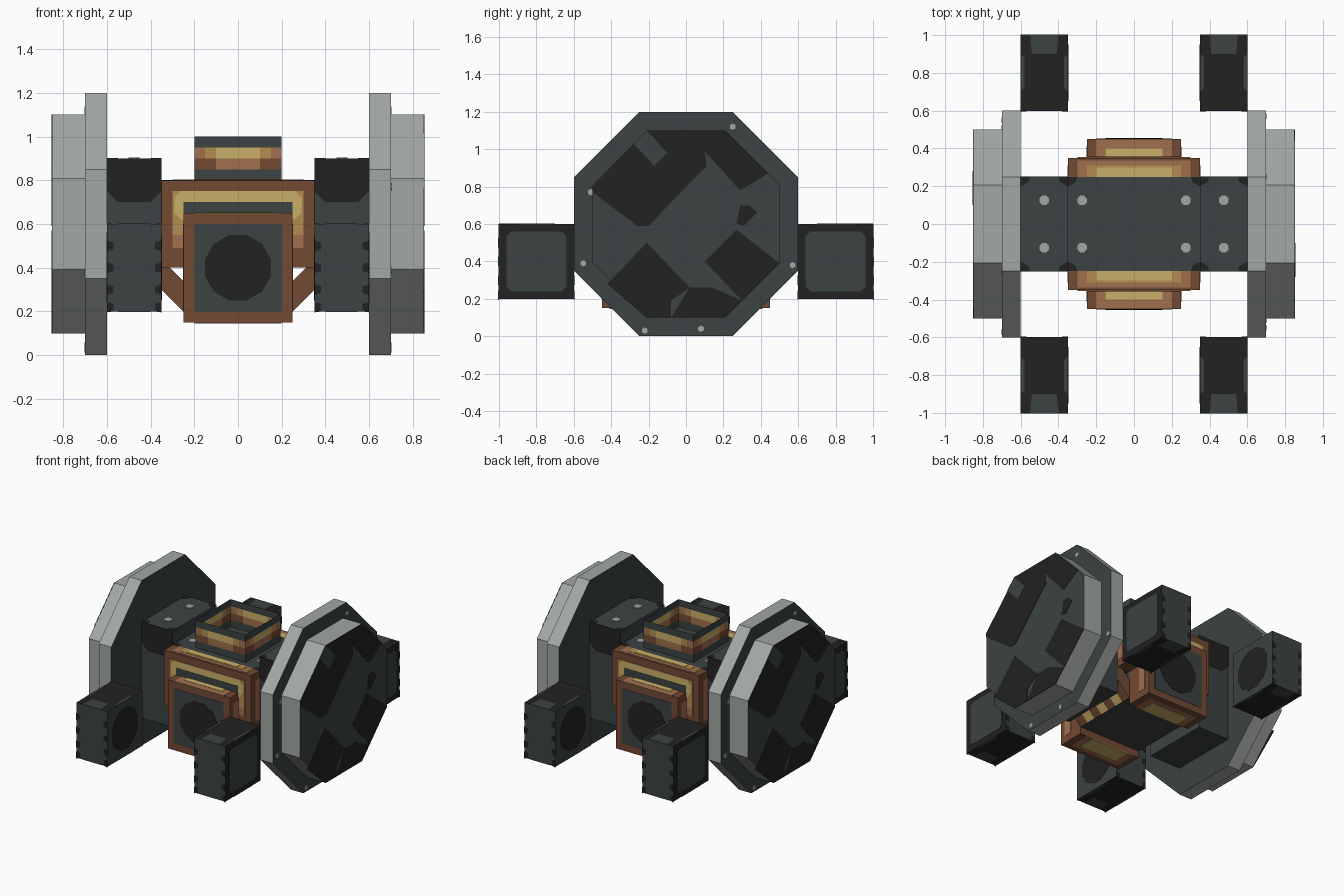
import bpy, bmesh, math
from mathutils import Vector

cube = bpy.data.objects.get("Cube")
if cube:
    bpy.data.objects.remove(cube, do_unlink=True)


def material(name, *rgb):
    lin = [((c / 255 + 0.055) / 1.055) ** 2.4 for c in rgb] + [1.0]
    m = bpy.data.materials.new(name)
    m.use_nodes = True
    m.diffuse_color = lin
    m.node_tree.nodes["Principled BSDF"].inputs["Base Color"].default_value = lin
    return m


SLATE = material("slate", 60, 66, 66)
BLACK = material("black", 34, 34, 34)
GREY = material("light grey", 162, 168, 163)
BROWN = material("brown", 114, 74, 51)
TAN = material("tan", 160, 112, 78)
OCHRE = material("ochre", 180, 140, 80)
GOLD = material("gold", 201, 176, 104)


def prism(name, mat, axis, lo, hi, pts, twin=True, side_mat=None):
    """Extrude a profile along an axis; twin adds a copy turned half round z."""
    for turn in ((1, -1) if twin else (1,)):
        bm = bmesh.new()
        rings = []
        for level in (lo, hi):
            ring = []
            for a, b in pts:
                co = [a, b]
                co.insert(axis, level)
                ring.append(bm.verts.new((co[0] * turn, co[1] * turn, co[2])))
            rings.append(ring)
        bm.faces.new(rings[0])
        bm.faces.new(rings[1])
        n = len(pts)
        for i in range(n):
            j = (i + 1) % n
            f = bm.faces.new((rings[0][i], rings[0][j], rings[1][j], rings[1][i]))
            f.material_index = 1 if side_mat else 0
        bmesh.ops.recalc_face_normals(bm, faces=bm.faces)
        me = bpy.data.meshes.new(name)
        bm.to_mesh(me)
        bm.free()
        me.materials.append(mat)
        if side_mat:
            me.materials.append(side_mat)
        label = name if turn == 1 else name + "_opposite"
        bpy.context.collection.objects.link(bpy.data.objects.new(label, me))


def rect(a0, a1, b0, b1):
    return [(a0, b0), (a1, b0), (a1, b1), (a0, b1)]


def ngon(a, b, r, n=8):
    """Polygon with flat sides on the axes; r is the apothem."""
    out = r / math.cos(math.pi / n)
    return [(a + out * math.cos((i + 0.5) * math.tau / n),
             b + out * math.sin((i + 0.5) * math.tau / n)) for i in range(n)]


def soft(a0, a1, b0, b1, c):
    """Rectangle with cut corners."""
    return [(a0 + c, b0), (a1 - c, b0), (a1, b0 + c), (a1, b1 - c),
            (a1 - c, b1), (a0 + c, b1), (a0, b1 - c), (a0, b0 + c)]


def plate(name, mat, axis, level, pts, layer=1, twin=True):
    """Thin painted plate; the sign of the level tells which way it faces."""
    d = 0.002 * layer * (1 if level > 0 else -1)
    prism(name, mat, axis, level - d * 0.5, level + d, pts, twin)


# Central body: upper box, narrow keel, striped sloping struts
prism("body", SLATE, 2, 0.4, 0.8, rect(-0.35, 0.35, -0.25, 0.25), False)
prism("keel", SLATE, 2, 0.2, 0.4, rect(-0.25, 0.25, -0.25, 0.25), False)
STRUT = [(0.25, 0.2), (0.35, 0.3), (0.35, 0.44), (0.25, 0.34)]
BANDS = 7
for i in range(BANDS):
    y = -0.25 + 0.5 * i / BANDS
    prism(f"strut_band_{i}", GOLD if i % 2 else BROWN, 1, y, y + 0.5 / BANDS, STRUT)

# Upper panels, front and back
prism("upper_panel", BROWN, 1, -0.35, -0.25, rect(-0.35, 0.35, 0.4, 0.8))
plate("upper_panel_tan", TAN, 1, -0.35, rect(-0.3, 0.3, 0.49, 0.75))
plate("upper_panel_ochre", OCHRE, 1, -0.35, rect(-0.3, 0.3, 0.55, 0.75), 2)
plate("upper_panel_gold", GOLD, 1, -0.35, soft(-0.29, 0.29, 0.62, 0.75, 0.03), 3)
plate("upper_panel_slate", SLATE, 1, -0.35, rect(-0.25, 0.25, 0.45, 0.7), 4)
plate("upper_top_tan", TAN, 2, 0.8, rect(-0.3, 0.3, -0.335, -0.25))
plate("upper_top_ochre", OCHRE, 2, 0.8, rect(-0.25, 0.25, -0.31, -0.25), 2)
plate("upper_top_gold", GOLD, 2, 0.8, rect(-0.2, 0.2, -0.3, -0.25), 3)

# Lower panels, front and back
prism("lower_panel", BROWN, 1, -0.45, -0.25, rect(-0.25, 0.25, 0.15, 0.65))
plate("lower_panel_slate", SLATE, 1, -0.45, rect(-0.2, 0.2, 0.2, 0.6))
plate("lower_panel_disc", BLACK, 1, -0.45, ngon(0, 0.4, 0.15, 12), 2)
plate("lower_top_tan", TAN, 2, 0.65, rect(-0.2, 0.2, -0.45, -0.35))
plate("lower_top_gold", GOLD, 2, 0.65, rect(-0.15, 0.15, -0.4, -0.35), 2)
for s in (-1, 1):
    plate("lower_side_tan", TAN, 0, 0.25 * s, rect(-0.41, -0.35, 0.2, 0.6))
    plate("upper_side_tan", TAN, 0, 0.35 * s, rect(-0.31, -0.25, 0.45, 0.75))
prism("lower_base_tan", TAN, 2, 0.146, 0.151, rect(-0.2, 0.2, -0.41, -0.25))
prism("lower_base_gold", GOLD, 2, 0.144, 0.151, rect(-0.15, 0.15, -0.37, -0.25))

# Open collar on top: sheet walls in coloured bands
rows = [("base", 0.8, SLATE, SLATE, SLATE), ("low", 0.85, BROWN, BROWN, TAN),
        ("gold", 0.9, TAN, OCHRE, GOLD), ("rim", 0.95, SLATE, SLATE, SLATE)]
xs = [-0.2, -0.15, -0.1, 0.1, 0.15, 0.2]
for label, z, end, mid, core in rows:
    me = bpy.data.meshes.new("collar_" + label)
    bm = bmesh.new()
    for q in range(4):
        turn = lambda a, h: Vector((a, -0.2, h))
        for i in range(5):
            quad = []
            for a, h in rect(xs[i], xs[i + 1], z, z + 0.05):
                p = Vector((a, -0.2))
                c, s = round(math.cos(q * math.pi / 2)), round(math.sin(q * math.pi / 2))
                quad.append(bm.verts.new((p.x * c - p.y * s, p.x * s + p.y * c, h)))
            bm.faces.new(quad).material_index = 2 - abs(i - 2)
    for m in (end, mid, core):
        me.materials.append(m)
    bm.to_mesh(me)
    bm.free()
    bpy.context.collection.objects.link(bpy.data.objects.new("collar_" + label, me))

# Side blocks with black caps, and bolts on the deck
for s, side in ((-1, "right"), (1, "left")):
    x0, x1 = sorted((0.35 * s, 0.6 * s))
    xc = (x0 + x1) / 2
    if s > 0:
        prism("side_block", SLATE, 2, 0.2, 0.9, rect(x0, x1, -0.25, 0.25))
    plate(f"{side}_block_cap", BLACK, 1, -0.25,
          [(x0, 0.9), (x0, 0.75), (x0 + 0.05, 0.7), (x1 - 0.05, 0.7), (x1, 0.75), (x1, 0.9)])
    for e, k in ((x0, 1), (x1, -1)):
        plate(f"{side}_block_corner", BLACK, 2, 0.9,
              [(e, -0.25), (e + 0.05 * k, -0.25), (e + 0.04 * k, -0.22), (e, -0.2)])
    plate(f"{side}_deck_corner", BLACK, 2, 0.8,
          [(0.35 * s, -0.25), (0.3 * s, -0.25), (0.31 * s, -0.22), (0.35 * s, -0.2)])
    plate(f"{side}_block_bolt", GREY, 2, 0.9, ngon(0.475 * s, -0.125, 0.025), 2)
    plate(f"{side}_deck_bolt", GREY, 2, 0.8, ngon(0.275 * s, -0.125, 0.025), 2)

    # Corner pods
    pod = side + "_pod"
    prism(pod, BLACK, 2, 0.2, 0.6, rect(x0, x1, -1, -0.6))
    plate(pod + "_outer", SLATE, 0, 0.6 * s, soft(-0.96, -0.64, 0.24, 0.56, 0.025))
    plate(pod + "_inner", SLATE, 0, 0.35 * s, rect(-1, -0.6, 0.2, 0.6))
    plate(pod + "_inner_disc", BLACK, 0, 0.35 * s, ngon(-0.8, 0.4, 0.15, 12), 2)
    for y, d in ((-1, -1), (-0.6, 1)):
        prism(pod + "_end", SLATE, 1, y, y + 0.002 * d, rect(x0, x1, 0.2, 0.6))
        for e, k in ((x0, 1), (x1, -1)):
            for z in (0.22, 0.3, 0.4, 0.5):
                prism(pod + "_notch", BLACK, 1, y, y + 0.004 * d,
                      [(e, z - 0.025), (e + 0.03 * k, z - 0.015),
                       (e + 0.03 * k, z + 0.015), (e, z + 0.025)])
    for z, d in ((0.6, 1), (0.2, -1)):
        level = (z, z + 0.002 * d)
        prism(pod + "_patch", SLATE, 2, *level,
              [(x0 + 0.05, -1), (x1 - 0.05, -1), (x1 - 0.06, -0.9), (x0 + 0.06, -0.9)])
        for e, k in ((x0, 1), (x1, -1)):
            prism(pod + "_side_patch", SLATE, 2, *level,
                  [(e, -0.9), (e + 0.02 * k, -0.88), (e + 0.02 * k, -0.72), (e, -0.7)])

# Wheels: two stacked octagons with grey treads
prism("wheel", SLATE, 0, 0.6, 0.7, ngon(0, 0.6, 0.6), side_mat=GREY)
prism("wheel_cap", SLATE, 0, 0.7, 0.85, ngon(0, 0.6, 0.5), side_mat=GREY)
for y, z in ((0.25, 1.12), (-0.51, 0.77), (-0.55, 0.39), (-0.22, 0.03), (0.08, 0.04), (0.57, 0.38)):
    plate("wheel_stud", GREY, 0, 0.7, ngon(y, z, 0.015, 6))

# Dark patches on the wheel caps
patches = [
    [(-0.5, 0.8), (-0.21, 1.1), (0.21, 1.1), (0.1, 0.99), (0.11, 0.91), (0.04, 0.84),
     (-0.2, 0.59), (-0.26, 0.59), (-0.5, 0.77)],
    [(0.21, 1.1), (0.1, 0.99), (0.29, 0.78), (0.44, 0.87)],
    [(-0.42, 0.28), (-0.21, 0.5), (0.02, 0.26), (-0.08, 0.19), (-0.08, 0.1), (-0.21, 0.1)],
    [(0.1, 0.4), (0.27, 0.57), (0.5, 0.39), (0.3, 0.19)],
    [(-0.08, 0.1), (0.02, 0.26), (0.14, 0.26), (0.3, 0.19), (0.21, 0.1)],
    [(0.27, 0.6), (0.29, 0.7), (0.34, 0.7), (0.38, 0.66), (0.31, 0.59)],
]
for pts in patches:
    plate("wheel_patch", BLACK, 0, 0.85, pts)
plate("wheel_chip", SLATE, 0, 0.85, [(-0.28, 1.03), (-0.21, 1.1), (-0.1, 0.98), (-0.17, 0.91)], 2)
